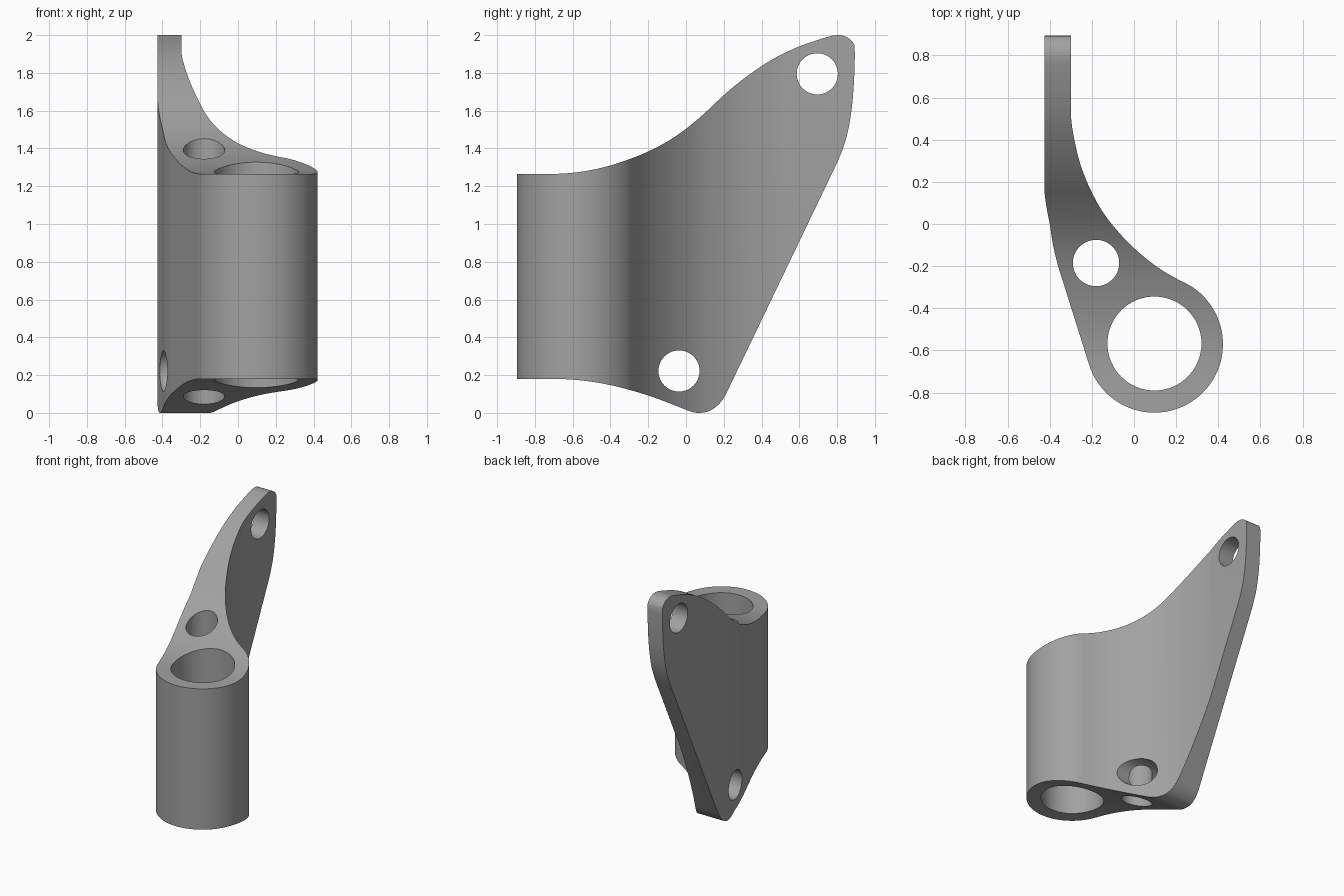
import bpy, bmesh, math
from mathutils import Vector

if "Cube" in bpy.data.objects:
    bpy.data.objects.remove(bpy.data.objects["Cube"])


def spline(pts, n=5):
    """Smooth curve through pts; the first and last points only guide the tangents."""
    p = [Vector(q) for q in pts]
    out = []
    for a, b, c, d in zip(p, p[1:], p[2:], p[3:]):
        for i in range(n):
            t = i / n
            out.append(0.5 * (2 * b + (c - a) * t + (2 * a - 5 * b + 4 * c - d) * t * t
                              + (3 * b - a - 3 * c + d) * t ** 3))
    out.append(p[-2])
    return [tuple(v) for v in out]


def arc(cx, cy, r, a0, a1, n):
    return [(cx + r * math.cos(math.radians(a0 + (a1 - a0) * i / n)),
             cy + r * math.sin(math.radians(a0 + (a1 - a0) * i / n))) for i in range(n + 1)]


def prism(name, outline, axis, lo, hi):
    """Extrude an outline along z (outline is x,y) or along x (outline is y,z)."""
    bm = bmesh.new()
    place = (lambda a, b: (a, b, lo)) if axis == 'Z' else (lambda a, b: (lo, a, b))
    face = bm.faces.new([bm.verts.new(place(a, b)) for a, b in outline])
    new = bmesh.ops.extrude_face_region(bm, geom=[face])['geom']
    move = Vector((0, 0, hi - lo)) if axis == 'Z' else Vector((hi - lo, 0, 0))
    bmesh.ops.translate(bm, vec=move, verts=[v for v in new if isinstance(v, bmesh.types.BMVert)])
    bmesh.ops.recalc_face_normals(bm, faces=bm.faces)
    mesh = bpy.data.meshes.new(name)
    bm.to_mesh(mesh)
    bm.free()
    obj = bpy.data.objects.new(name, mesh)
    bpy.context.collection.objects.link(obj)
    return obj


def combine(target, cutter, operation):
    cutter.hide_render = True
    mod = target.modifiers.new(operation.title(), 'BOOLEAN')
    mod.operation, mod.object, mod.solver = operation, cutter, 'EXACT'
    bpy.context.view_layer.objects.active = target
    bpy.ops.object.modifier_apply(modifier=mod.name)
    bpy.data.objects.remove(cutter, do_unlink=True)


# Plan outline: round tube, curved web and flat flange
plan = arc(0.097, -0.57, 0.325, 197.7, 423.4, 56)
plan += spline([(0.33, -0.335), (0.24, -0.28), (0.15, -0.23), (0.065, -0.17), (-0.015, -0.1),
                (-0.085, -0.025), (-0.15, 0.06), (-0.205, 0.16), (-0.25, 0.27), (-0.28, 0.385),
                (-0.298, 0.5), (-0.298, 0.61)])[1:]
plan += [(-0.298, 1.0), (-0.425, 1.0)]
plan += spline([(-0.425, 0.24), (-0.425, 0.16), (-0.415, 0.08), (-0.398, -0.01),
                (-0.384, -0.1), (-0.36, -0.2), (-0.33, -0.294)])
bracket = prism("bracket", plan, 'Z', -0.1, 2.1)

# Side outline: sweeping top, rounded tip, slanted back and rounded foot
side = [(-1.0, 0.18), (-1.0, 1.265)]
side += spline([(-0.8, 1.265), (-0.7, 1.265), (-0.6, 1.271), (-0.5, 1.286), (-0.4, 1.31),
                (-0.3, 1.343), (-0.2, 1.384), (-0.1, 1.436), (0.0, 1.504), (0.1, 1.588),
                (0.2, 1.682), (0.3, 1.765), (0.4, 1.836), (0.5, 1.895), (0.6, 1.94),
                (0.7, 1.975), (0.77, 1.996), (0.84, 2.015)])
side += spline([(0.74, 1.99), (0.77, 1.996), (0.805, 2.0), (0.84, 1.994), (0.872, 1.975),
                (0.892, 1.947), (0.9, 1.915)])[1:]
side += spline([(0.895, 2.02), (0.894, 1.9), (0.889, 1.75), (0.876, 1.6), (0.85, 1.46),
                (0.811, 1.35), (0.762, 1.245), (0.7, 1.115)])
side += spline([(0.24, 0.16), (0.212, 0.1), (0.175, 0.047), (0.125, 0.011), (0.065, 0.0),
                (0.01, 0.012), (-0.05, 0.038)], 8)
side += spline([(0.11, -0.03), (0.01, 0.012), (-0.1, 0.056), (-0.2, 0.092), (-0.3, 0.122),
                (-0.4, 0.147), (-0.5, 0.165), (-0.6, 0.176), (-0.7, 0.18), (-0.8, 0.18)])[1:]
combine(bracket, prism("side_envelope", side, 'X', -1, 1), 'INTERSECT')

# Tube bore, small upright hole and two flange holes
for name, y, z, r, axis, n in (("bore", 0.097, -0.567, 0.223, 'Z', 72),
                               ("upright_hole", -0.18, -0.185, 0.11, 'Z', 48),
                               ("lower_hole", -0.037, 0.222, 0.109, 'X', 48),
                               ("upper_hole", 0.695, 1.795, 0.109, 'X', 48)):
    combine(bracket, prism(name, arc(y, z, r, 0, 360, n)[:-1], axis, -1, 3), 'DIFFERENCE')

# One plain grey
grey = bpy.data.materials.new("grey")
grey.diffuse_color = (0.36, 0.36, 0.36, 1)
grey.use_nodes = True
grey.node_tree.nodes["Principled BSDF"].inputs["Base Color"].default_value = grey.diffuse_color
bracket.data.materials.clear()
bracket.data.materials.append(grey)
for poly in bracket.data.polygons:
    poly.material_index = 0
bpy.ops.object.select_all(action='DESELECT')
bracket.select_set(True)
bpy.context.view_layer.objects.active = bracket
bpy.ops.object.shade_smooth_by_angle(angle=math.radians(30))
